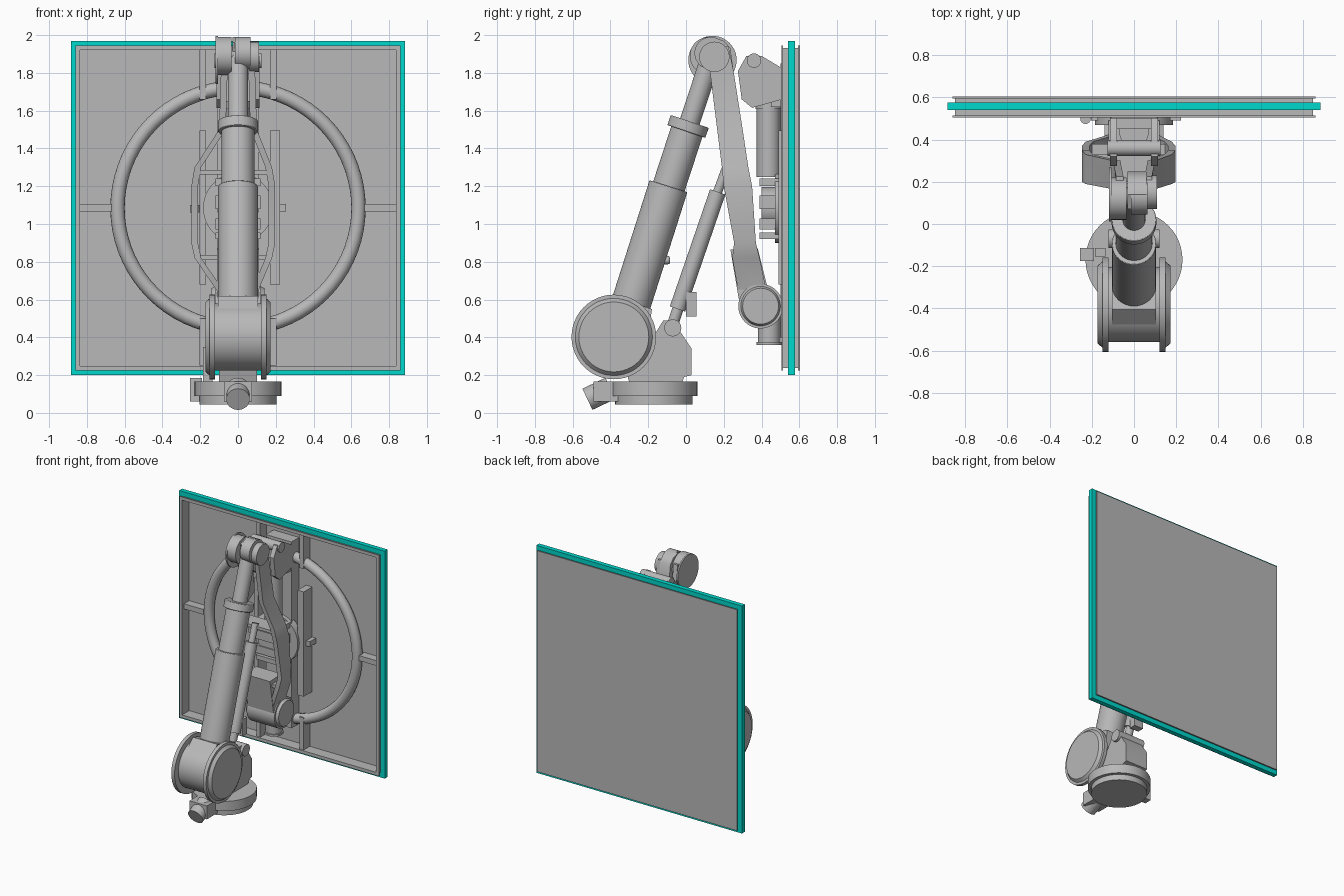
import bpy, bmesh, math
from mathutils import Vector

if "Cube" in bpy.data.objects:
    bpy.data.objects.remove(bpy.data.objects["Cube"])


def material(name, rgb):
    m = bpy.data.materials.new(name)
    m.diffuse_color = (*rgb, 1)
    m.use_nodes = True
    m.node_tree.nodes["Principled BSDF"].inputs["Base Color"].default_value = m.diffuse_color
    return m


GREY = material("machine grey", (0.48, 0.48, 0.48))
TEAL = material("teal trim", (0.0, 0.68, 0.60))


def finish(name, bm, mat=GREY, bevel=0):
    bmesh.ops.recalc_face_normals(bm, faces=bm.faces[:])
    me = bpy.data.meshes.new(name)
    bm.to_mesh(me)
    bm.free()
    ob = bpy.data.objects.new(name, me)
    bpy.context.collection.objects.link(ob)
    me.materials.append(mat)
    if bevel:
        b = ob.modifiers.new("bevel", 'BEVEL')
        b.width, b.segments, b.limit_method = bevel, 2, 'ANGLE'
    bpy.context.view_layer.objects.active = ob
    ob.select_set(True)
    bpy.ops.object.shade_smooth_by_angle(angle=math.radians(35))
    ob.select_set(False)
    return ob


def box(name, x0, x1, y0, y1, z0, z1, mat=GREY):
    bm = bmesh.new()
    bmesh.ops.create_cube(bm, size=1)
    for v in bm.verts:
        v.co = Vector(((x0 + x1) / 2 + v.co.x * (x1 - x0),
                       (y0 + y1) / 2 + v.co.y * (y1 - y0),
                       (z0 + z1) / 2 + v.co.z * (z1 - z0)))
    return finish(name, bm, mat)


def rod(name, a, b, r, r2=None, bevel=0):
    """Cylinder or cone from point a to point b."""
    a, b = Vector(a), Vector(b)
    bm = bmesh.new()
    bmesh.ops.create_cone(bm, cap_ends=True, segments=48, radius1=r,
                          radius2=r if r2 is None else r2, depth=(b - a).length)
    q = (b - a).to_track_quat('Z', 'Y')
    for v in bm.verts:
        v.co = q @ v.co + (a + b) / 2
    return finish(name, bm, GREY, bevel)


def plate(name, pts, x0, x1):
    """Side profile of (y, z) points, extruded along x."""
    bm = bmesh.new()
    f = bm.faces.new([bm.verts.new((x0, y, z)) for y, z in pts])
    g = bmesh.ops.extrude_face_region(bm, geom=[f])
    for v in g["geom"]:
        if isinstance(v, bmesh.types.BMVert):
            v.co.x = x1
    return finish(name, bm)


PZ = 1.085  # height of the panel centre


def square_frame(name, outer, inner, y0, y1, mat=GREY):
    bm = bmesh.new()
    rings = [[bm.verts.new((sx * h, y, PZ + sz * h))
              for sx, sz in ((-1, -1), (1, -1), (1, 1), (-1, 1))]
             for h, y in ((outer, y0), (outer, y1), (inner, y1), (inner, y0))]
    for k in range(4):
        a, b = rings[k], rings[(k + 1) % 4]
        for i in range(4):
            j = (i + 1) % 4
            bm.faces.new((a[i], a[j], b[j], b[i]))
    return finish(name, bm, mat)


# ---- panel: open tray with channel frame and teal band
square_frame("teal_band", 0.885, 0.84, 0.541, 0.577, TEAL)
square_frame("frame_web", 0.848, 0.836, 0.51, 0.60)
square_frame("frame_front_lip", 0.86, 0.836, 0.506, 0.514)
box("panel_sheet", -0.86, 0.86, 0.594, 0.604, PZ - 0.86, PZ + 0.86)

# ---- support ring and spokes inside the tray
bpy.ops.mesh.primitive_torus_add(major_radius=0.638, minor_radius=0.038, major_segments=72,
                                 minor_segments=16, location=(0, 0.555, PZ),
                                 rotation=(math.pi / 2, 0, 0))
ring = bpy.context.object
ring.name = "support_ring"
ring.data.materials.append(GREY)
bpy.ops.object.shade_smooth_by_angle(angle=math.radians(35))
ring.select_set(False)
for s in (-1, 1):
    box("side_spoke", min(s * 0.67, s * 0.838), max(s * 0.67, s * 0.838),
        0.53, 0.596, PZ - 0.02, PZ + 0.02)
    xa, xb = sorted((s * 0.17, s * 0.203))
    box("upper_beam", xa, xb, 0.515, 0.596, 1.66, 1.92)
    box("lower_beam", xa, xb, 0.515, 0.596, 0.25, 0.50)
    box("mount_rail", xa, xb + (0.02 if s > 0 else 0), 0.49, 0.596, 0.68, 1.495)
box("rail_stub", 0.22, 0.255, 0.52, 0.596, 1.065, 1.105)
box("centre_beam", -0.11, 0.11, 0.50, 0.596, 0.40, 1.85)

# ---- turntable base
BY = -0.17
rod("base_foot", (0, BY, 0.045), (0, BY, 0.09), 0.205)
rod("base_flange", (0, BY, 0.09), (0, BY, 0.165), 0.23)
box("base_front_block", -0.075, 0.075, -0.49, -0.36, 0.06, 0.165)
rod("cable_socket", (0, -0.522, 0.072), (0, -0.40, 0.13), 0.062)
box("base_side_box", -0.255, -0.19, -0.175, -0.115, 0.06, 0.185)
box("base_small_box", -0.185, -0.135, -0.155, -0.115, 0.16, 0.35)
plate("shoulder_bracket", [(-0.30, 0.16), (-0.02, 0.16), (-0.01, 0.19), (0.03, 0.20),
                           (0.03, 0.34), (-0.07, 0.49), (-0.12, 0.49), (-0.20, 0.36),
                           (-0.34, 0.30)], -0.10, 0.10)
rod("bracket_pivot", (-0.12, -0.07, 0.45), (0.12, -0.07, 0.45), 0.045)

# ---- shoulder joint
SY, SZ = -0.382, 0.402
rod("shoulder_drum", (-0.13, SY, SZ), (0.13, SY, SZ), 0.178)
for s in (-1, 1):
    rod("shoulder_flange", (s * 0.122, SY, SZ), (s * 0.15, SY, SZ), 0.224)
    rod("shoulder_cap", (s * 0.149, SY, SZ), (s * 0.172, SY, SZ), 0.205, 0.185)
plate("shoulder_neck", [(-0.50, 0.53), (-0.405, 0.62), (-0.18, 0.55), (-0.20, 0.42),
                        (-0.42, 0.38)], -0.105, 0.105)

# ---- telescoping main arm
rod("arm_outer_tube", (0, -0.335, 0.44), (0, -0.093, 1.20), 0.105, bevel=0.004)
rod("arm_inner_tube", (0, -0.10, 1.17), (0, 0.008, 1.50), 0.087)
rod("arm_collar", (0, 0.002, 1.49), (0, 0.02, 1.543), 0.106, bevel=0.004)
rod("arm_rod", (0, 0.01, 1.51), (0, 0.135, 1.89), 0.054)
rod("arm_knob", (0, -0.20, 0.80), (0, -0.085, 0.81), 0.022, bevel=0.008)

# ---- elbow joint
rod("elbow_disc", (-0.118, 0.14, 1.868), (-0.106, 0.14, 1.868), 0.128)
rod("elbow_drum_left", (-0.108, 0.12, 1.89), (-0.035, 0.12, 1.89), 0.10)
rod("elbow_drum_right", (0.06, 0.15, 1.885), (0.11, 0.15, 1.885), 0.08)
rod("elbow_pin", (-0.10, 0.13, 1.90), (0.10, 0.13, 1.90), 0.045)
rod("rod_eye", (-0.015, 0.13, 1.905), (0.065, 0.13, 1.905), 0.085)
plate("elbow_cap", [(0.07, 1.96), (0.14, 1.99), (0.20, 1.97), (0.235, 1.93),
                    (0.25, 1.82), (0.12, 1.82)], -0.03, 0.06)

# ---- bowed forearm: two side plates that spread around the piston
SECTIONS = [(1.94, 0.11, 0.225, 0.085), (1.82, 0.125, 0.25, 0.09), (1.50, 0.165, 0.30, 0.10),
            (1.30, 0.19, 0.33, 0.205), (1.20, 0.20, 0.35, 0.222), (0.90, 0.255, 0.37, 0.222),
            (0.82, 0.245, 0.39, 0.205), (0.63, 0.28, 0.43, 0.10), (0.50, 0.32, 0.46, 0.10)]
for s, name in ((-1, "forearm_left"), (1, "forearm_right")):
    bm = bmesh.new()
    prev = None
    for z, y0, y1, x in SECTIONS:
        shift = -0.025 if x > 0.2 else 0
        xo, xi = s * x + shift, s * (x - 0.035) + shift
        cur = [bm.verts.new(c) for c in ((xo, y0, z), (xo, y1, z), (xi, y1, z), (xi, y0, z))]
        if prev:
            for i in range(4):
                j = (i + 1) % 4
                bm.faces.new((prev[i], prev[j], cur[j], cur[i]))
        else:
            bm.faces.new(cur)
        prev = cur
    bm.faces.new(prev)
    finish(name, bm)
box("forearm_upper_tie", -0.21, 0.16, 0.20, 0.33, 1.262, 1.285)
box("forearm_lower_tie", -0.21, 0.16, 0.26, 0.38, 0.81, 0.835)
plate("forearm_foot", [(0.235, 0.865), (0.38, 0.87), (0.43, 0.67), (0.28, 0.60)], -0.11, 0.11)

# ---- assist piston
rod("piston_tube", (0, -0.045, 0.55), (0, 0.168, 1.17), 0.043)
rod("piston_rod", (0, 0.16, 1.15), (0, 0.215, 1.30), 0.024)
rod("piston_foot", (0, -0.07, 0.47), (0, -0.04, 0.56), 0.03)
box("piston_valve", -0.04, 0.04, 0.0, 0.055, 0.51, 0.64)

# ---- lower wrist hinge
rod("hinge_drum", (-0.12, 0.395, 0.565), (0.12, 0.395, 0.565), 0.118)
for s in (-1, 1):
    rod("hinge_cap", (s * 0.119, 0.395, 0.565), (s * 0.14, 0.395, 0.565), 0.105, 0.095)
rod("lower_post", (0, 0.44, 0.37), (0, 0.44, 0.60), 0.06)
rod("lower_post_foot", (0, 0.44, 0.36), (0, 0.44, 0.375), 0.068)

# ---- central turning hub on the panel
rod("hub_plate", (0, 0.47, PZ), (0, 0.53, PZ), 0.185)
rod("hub_core", (0, 0.40, PZ), (0, 0.48, PZ), 0.11)
for z0, z1 in ((0.92, 0.955), (0.97, 1.03), (1.08, 1.15), (1.20, 1.24)):
    box("hub_rib", -0.12, 0.12, 0.39, 0.49, z0, z1)

# ---- upright motor and its top bracket
rod("motor_body", (0, 0.437, 1.25), (0, 0.437, 1.65), 0.063)
rod("motor_collar", (0, 0.437, 1.61), (0, 0.437, 1.65), 0.07)
for s in (-1, 1):
    plate("top_bracket", [(0.275, 1.81), (0.32, 1.89), (0.40, 1.89), (0.50, 1.83),
                          (0.51, 1.66), (0.35, 1.615), (0.295, 1.66)], s * 0.115, s * 0.08)
box("top_bracket_web", -0.1, 0.1, 0.45, 0.52, 1.62, 1.80)
rod("top_bracket_pin", (-0.125, 0.36, 1.865), (0.125, 0.36, 1.865), 0.038)
rod("stop_bumper", (-0.23, 0.50, 1.10), (-0.23, 0.50, 1.06), 0.025)
